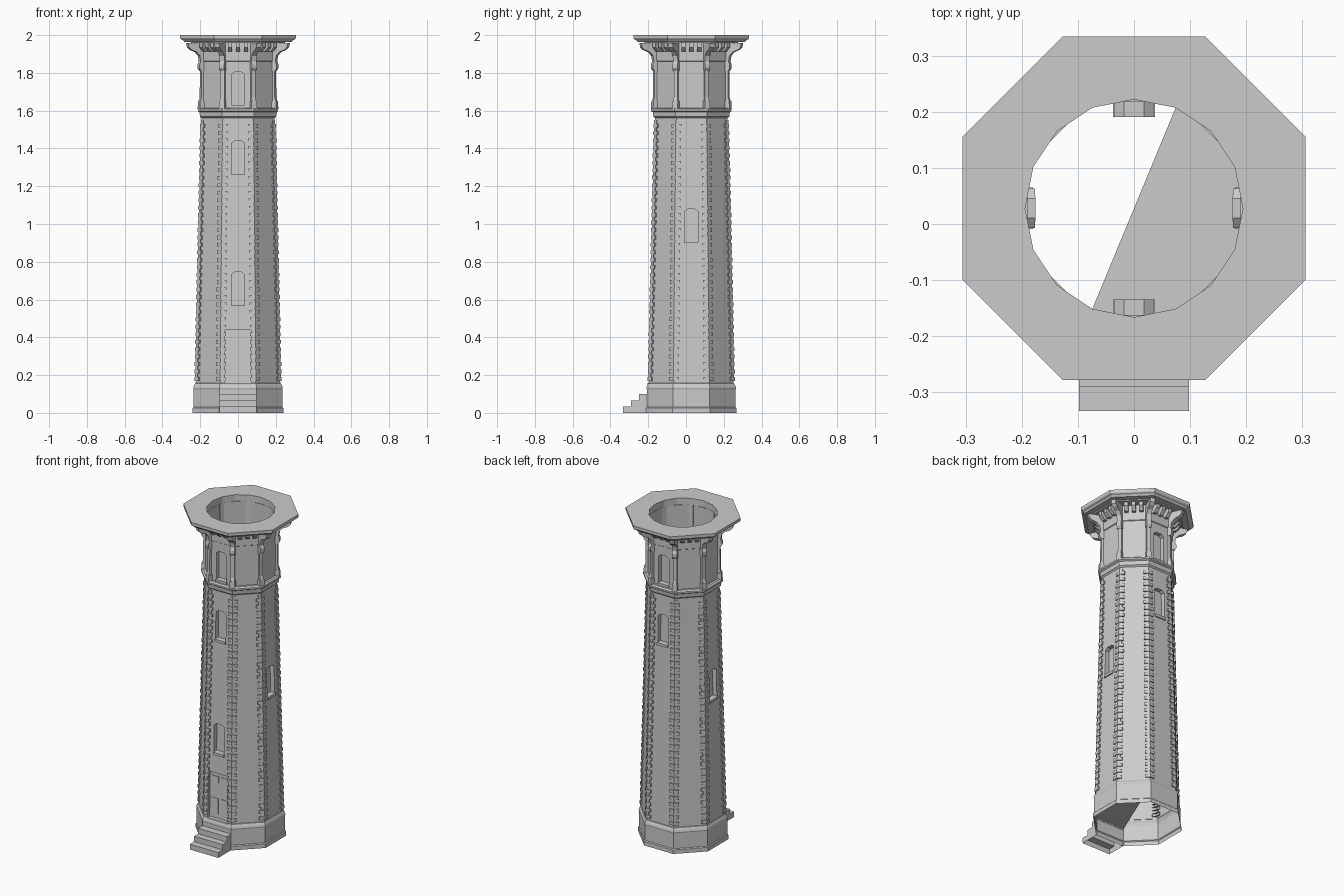
import bpy, bmesh, math

if "Cube" in bpy.data.objects:
    bpy.data.objects.remove(bpy.data.objects["Cube"])

CY = 0.028                      # tower axis sits slightly behind the origin
T = math.tan(math.pi / 8)


def P(deg, r, u, z):
    """Point at distance r along direction deg, u sideways, height z (0 deg = front)."""
    a = math.radians(deg - 90)
    return (math.cos(a) * r - math.sin(a) * u, CY + math.sin(a) * r + math.cos(a) * u, z)


def face(bm, pts):
    return bm.faces.new([bm.verts.new(p) for p in pts])


def finish(bm, name):
    bmesh.ops.remove_doubles(bm, verts=bm.verts, dist=1e-5)
    bmesh.ops.recalc_face_normals(bm, faces=bm.faces)
    me = bpy.data.meshes.new(name)
    bm.to_mesh(me)
    bm.free()
    ob = bpy.data.objects.new(name, me)
    bpy.context.collection.objects.link(ob)
    return ob


def octagon_shell(bm, profile):
    for k in range(8):
        for (a, z), (b, w) in zip(profile, profile[1:]):
            face(bm, [P(45*k, a, -a*T, z), P(45*k, a, a*T, z),
                      P(45*k, b, b*T, w), P(45*k, b, -b*T, w)])


def prism(bm, deg, profile, half, u=0.0):
    """Radial (r, z) profile given sideways thickness."""
    L = [P(deg, r, u - half, z) for r, z in profile]
    R = [P(deg, r, u + half, z) for r, z in profile]
    face(bm, L)
    face(bm, R[::-1])
    for i in range(len(L)):
        j = (i + 1) % len(L)
        face(bm, [L[i], L[j], R[j], R[i]])


def box(bm, deg, r0, r1, z0, z1, half, u=0.0):
    prism(bm, deg, [(r0, z0), (r1, z0), (r1, z1), (r0, z1)], half, u)


def wall(bm, z0, a0, z1, a1, openings):
    """Tapered octagonal shell with recessed openings: {side: [(zb, zt, half, arch, depth)]}."""
    A = lambda z: a0 + (a1 - a0) * (z - z0) / (z1 - z0)
    for k in range(8):
        W = lambda u, z, d=0.0: P(45*k, A(z) - d, u, z)
        E = lambda z: A(z) * T
        low = z0
        for zb, zt, h, arch, dep in sorted(openings.get(k, [])):
            if zb > low:
                face(bm, [W(-E(low), low), W(E(low), low), W(E(zb), zb), W(-E(zb), zb)])
            for s in (-1, 1):
                face(bm, [W(s*h, zb), W(s*E(zb), zb), W(s*E(zt), zt), W(s*h, zt)])
                if arch:
                    face(bm, [W(s*h, zt - arch), W(s*h, zt), W(s*h/2, zt)])
            out = [(-h, zb), (h, zb), (h, zt - arch), (h/2, zt), (-h/2, zt), (-h, zt - arch)]
            face(bm, [W(u, z, dep) for u, z in out])
            for (u, z), (v, w) in zip(out, out[1:] + out[:1]):
                face(bm, [W(u, z), W(v, w), W(v, w, dep), W(u, z, dep)])
            low = zt
        face(bm, [W(-E(low), low), W(E(low), low), W(E(z1), z1), W(-E(z1), z1)])


body_a = lambda z: 0.224 - 0.032 * (z - 0.15) / 1.41
win = lambda zb: (zb, zb + 0.185, 0.035, 0.013, 0.027)

# plinth with stepped foot and moulding
bm = bmesh.new()
octagon_shell(bm, [(0.240, 0), (0.240, 0.025), (0.235, 0.03), (0.235, 0.125),
                   (0.237, 0.132), (0.234, 0.143), (0.228, 0.155), (0.222, 0.158)])
finish(bm, "plinth")

# main shaft with door and window recesses
bm = bmesh.new()
wall(bm, 0.15, 0.224, 1.56, 0.192, {0: [(0.158, 0.44, 0.068, 0, 0.015), win(0.56), win(1.255)],
                                    2: [win(0.895)], 6: [win(0.895)], 4: [win(1.255)]})
finish(bm, "shaft_wall")

# upper storey
bm = bmesh.new()
wall(bm, 1.61, 0.19, 1.958, 0.19, {0: [win(1.62)], 4: [win(1.62)]})
finish(bm, "upper_wall")

# belt moulding between shaft and upper storey
bm = bmesh.new()
octagon_shell(bm, [(0.192, 1.56), (0.201, 1.568), (0.204, 1.592), (0.213, 1.598),
                   (0.213, 1.608), (0.204, 1.615), (0.19, 1.615)])
finish(bm, "belt_moulding")

# frieze step below the brackets
bm = bmesh.new()
octagon_shell(bm, [(0.19, 1.86), (0.194, 1.863), (0.194, 1.958)])
finish(bm, "frieze")

# window sills
bm = bmesh.new()
for k, zb in [(0, 0.56), (0, 1.255), (4, 1.255), (2, 0.895), (6, 0.895)]:
    box(bm, 45*k, body_a(zb) - 0.027, body_a(zb) + 0.007, zb - 0.008, zb + 0.008, 0.037)
for k in (0, 4):
    box(bm, 45*k, 0.163, 0.197, 1.615, 1.63, 0.037)
finish(bm, "window_sills")

# door threshold and raised panels
bm = bmesh.new()
box(bm, 0, 0.2, 0.232, 0.135, 0.158, 0.068)
for s in (-1, 1):
    for z0, z1 in [(0.185, 0.28), (0.30, 0.415)]:
        r0, r1 = body_a(z0) - 0.015, body_a(z1) - 0.015
        prism(bm, 0, [(r0 - .003, z0), (r0 + .003, z0), (r1 + .003, z1), (r1 - .003, z1)],
              0.023, s*0.032)
finish(bm, "door_panels")

# quoins: L-shaped blocks wrapping every corner
bm = bmesh.new()
N = 70
pitch = (1.55 - 0.17) / N
for k in range(8):
    for i in range(N):
        big = i % 2 == 0
        arm, out = (0.027, 0.008) if big else (0.015, 0.004)
        z = 0.17 + i * pitch
        a = body_a(z + pitch / 2)
        d0, d1 = 45*k, 45*(k + 1)
        b = a + out
        section = [(d0, a - .004, a*T - arm), (d0, b, a*T - arm), (d0, b, b*T),
                   (d1, b, arm - a*T), (d1, a - .004, arm - a*T)]
        lo = [P(d, r, u, z) for d, r, u in section]
        hi = [P(d, r, u, z + pitch) for d, r, u in section]
        for j in range(4):
            face(bm, [lo[j], lo[j+1], hi[j+1], hi[j]])
        face(bm, lo[::-1])
        face(bm, hi)
finish(bm, "corner_quoins")

# corner pilasters flaring into brackets
bm = bmesh.new()
for k in range(8):
    d = 45*k + 22.5
    prism(bm, d, [(0.198, 1.61), (0.224, 1.61), (0.222, 1.65), (0.215, 1.67), (0.214, 1.81),
                  (0.2, 1.81)], 0.011)
    prism(bm, d, [(0.198, 1.61), (0.225, 1.61), (0.223, 1.65), (0.2, 1.65)], 0.015)
    prism(bm, d, [(0.198, 1.81), (0.216, 1.81), (0.226, 1.825), (0.226, 1.845), (0.219, 1.86),
                  (0.224, 1.89), (0.242, 1.91), (0.272, 1.922), (0.287, 1.935), (0.292, 1.958),
                  (0.198, 1.958)], 0.014)
finish(bm, "corner_brackets")

# small brackets under the gallery
bm = bmesh.new()
for k in range(8):
    for u in (-0.042, 0, 0.042):
        prism(bm, 45*k, [(0.19, 1.912), (0.212, 1.912), (0.222, 1.922), (0.236, 1.935),
                         (0.236, 1.96), (0.19, 1.96)], 0.011, u)
finish(bm, "gallery_brackets")

# gallery slab with moulded edge and a 16-sided opening
bm = bmesh.new()
octagon_shell(bm, [(0.19, 1.958), (0.248, 1.958), (0.25, 1.964), (0.284, 1.964), (0.292, 1.974),
                   (0.302, 1.978), (0.306, 1.984), (0.306, 2.0)])
H = 0.194
hole = lambda i, z: P(22.5*i, H, 0, z)
for k in range(8):
    c0, c1 = P(45*k, 0.306, -0.306*T, 2), P(45*k, 0.306, 0.306*T, 2)
    i = 2*k
    face(bm, [c0, c1, hole(i + 1, 2), hole(i, 2), hole(i - 1, 2)])
    for j in (i - 1, i):
        face(bm, [hole(j, 2), hole(j + 1, 2), hole(j + 1, 1.96), hole(j, 1.96)])
finish(bm, "gallery_slab")

# half floor inside the plinth
bm = bmesh.new()
face(bm, [P(d, 0.235 / math.cos(math.pi / 8), 0, 0.11) for d in (-22.5, 22.5, 67.5, 112.5, 157.5)])
finish(bm, "inner_floor")

# entrance steps, open underneath
bm = bmesh.new()
line = [(-0.333, 0), (-0.333, 0.033), (-0.29, 0.033), (-0.29, 0.066),
        (-0.25, 0.066), (-0.25, 0.1), (-0.205, 0.1)]
for (y, z), (y2, z2) in zip(line, line[1:]):
    face(bm, [(-0.098, y, z), (0.098, y, z), (0.098, y2, z2), (-0.098, y2, z2)])
for s in (-0.098, 0.098):
    face(bm, [(s, y, z) for y, z in line + [(-0.205, 0)]])
finish(bm, "entrance_steps")
